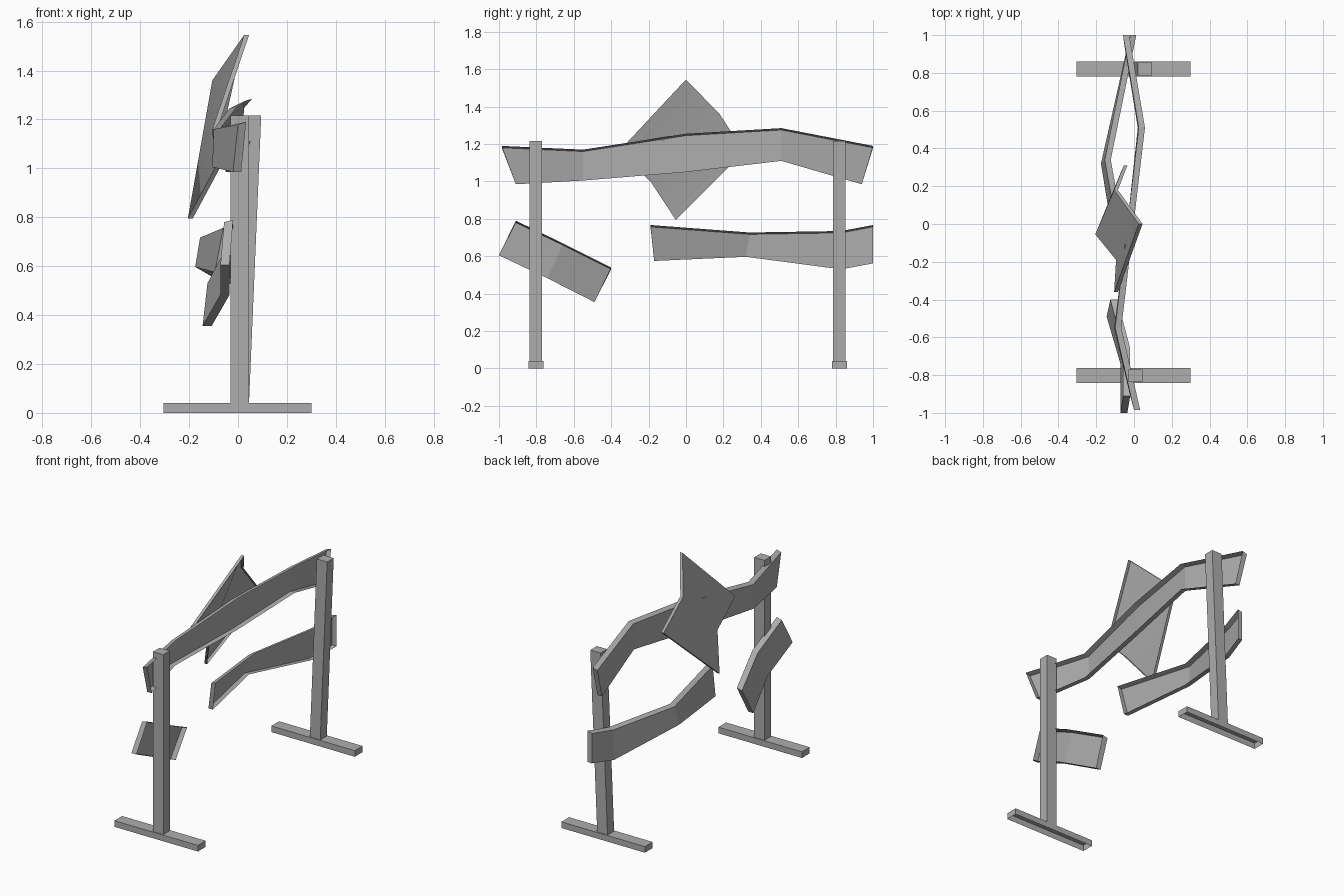
import bpy
import bmesh

cube = bpy.data.objects.get("Cube")
if cube:
    bpy.data.objects.remove(cube, do_unlink=True)

grey = bpy.data.materials.new("plain_grey")
grey.use_nodes = True
colour = (0.42, 0.42, 0.42, 1)
grey.diffuse_color = colour
grey.node_tree.nodes["Principled BSDF"].inputs["Base Color"].default_value = colour


def finish(name, bm):
    mesh = bpy.data.meshes.new(name)
    bm.to_mesh(mesh)
    bm.free()
    mesh.materials.append(grey)
    ob = bpy.data.objects.new(name, mesh)
    bpy.context.collection.objects.link(ob)
    return ob


def box(name, x, y, z, lean=0, open_bottom=False):
    """Box from ranges; lean shifts the top along x."""
    bm = bmesh.new()
    bmesh.ops.create_cube(bm, size=1)
    for v in bm.verts:
        top = v.co.z > 0
        v.co = (x[v.co.x > 0] + lean * top, y[v.co.y > 0], z[top])
    if open_bottom:
        under = [f for f in bm.faces if f.normal.z < -0.9]
        bmesh.ops.delete(bm, geom=under, context='FACES_ONLY')
    return finish(name, bm)


def tray(name, top, bottom, depth, lift):
    """Bent plank: a back sheet with side walls, open towards +x."""
    bm = bmesh.new()
    back_top = [bm.verts.new(p) for p in top]
    back_low = [bm.verts.new(p) for p in bottom]
    rim_top = [bm.verts.new((x + depth, y, z + lift)) for x, y, z in top]
    rim_low = [bm.verts.new((x + depth, y, z)) for x, y, z in bottom]
    for a, b in ((back_top, back_low), (back_top, rim_top), (back_low, rim_low)):
        for i in range(len(a) - 1):
            bm.faces.new((a[i], a[i + 1], b[i + 1], b[i]))
    for i in (0, -1):
        bm.faces.new((back_top[i], back_low[i], rim_low[i], rim_top[i]))
    bmesh.ops.recalc_face_normals(bm, faces=bm.faces)
    return finish(name, bm)


# Two posts on long feet; the rear post leans
for side, y, lean in (("front", -0.803, 0), ("rear", 0.82, 0.05)):
    box(side + "_foot", (-0.305, 0.30), (y - 0.04, y + 0.04), (0, 0.04), open_bottom=True)
    box(side + "_post", (-0.03, 0.045), (y - 0.034, y + 0.034), (0.04, 1.217), lean)

# Upper rail
tray("upper_plank",
     [(0, -0.985, 1.18), (-0.1, -0.55, 1.16), (-0.035, 0, 1.245),
      (0.025, 0.51, 1.275), (-0.058, 1, 1.18)],
     [(-0.02, -0.91, 0.985), (-0.105, -0.55, 1.005), (-0.035, 0, 1.05),
      (0.02, 0.51, 1.11), (-0.05, 0.94, 0.985)], 0.033, 0.01)

# Lower rail at the rear
tray("lower_plank",
     [(-0.06, -0.19, 0.757), (-0.155, 0.34, 0.717), (-0.055, 0.83, 0.725), (-0.02, 1, 0.757)],
     [(-0.095, -0.17, 0.575), (-0.175, 0.32, 0.597), (-0.06, 0.83, 0.53), (-0.02, 1, 0.562)],
     0.032, 0.01)

# Short broken plank on the front post
tray("short_plank",
     [(-0.057, -0.91, 0.78), (-0.057, -0.66, 0.66), (-0.125, -0.4, 0.53)],
     [(-0.072, -1, 0.605), (-0.072, -0.74, 0.482), (-0.145, -0.49, 0.355)], 0.037, 0.01)

# Warped diamond sheet behind the upper rail
sheet = tray("diamond_sheet",
             [(0.025, 0, 1.545), (-0.105, 0.18, 1.36), (-0.055, 0.31, 1.16)],
             [(-0.105, -0.36, 1.16), (-0.095, -0.19, 1.0), (-0.205, -0.055, 0.795)], 0.02, 0)
bpy.context.view_layer.objects.active = sheet
sheet.select_set(True)
bpy.ops.object.shade_smooth_by_angle()
